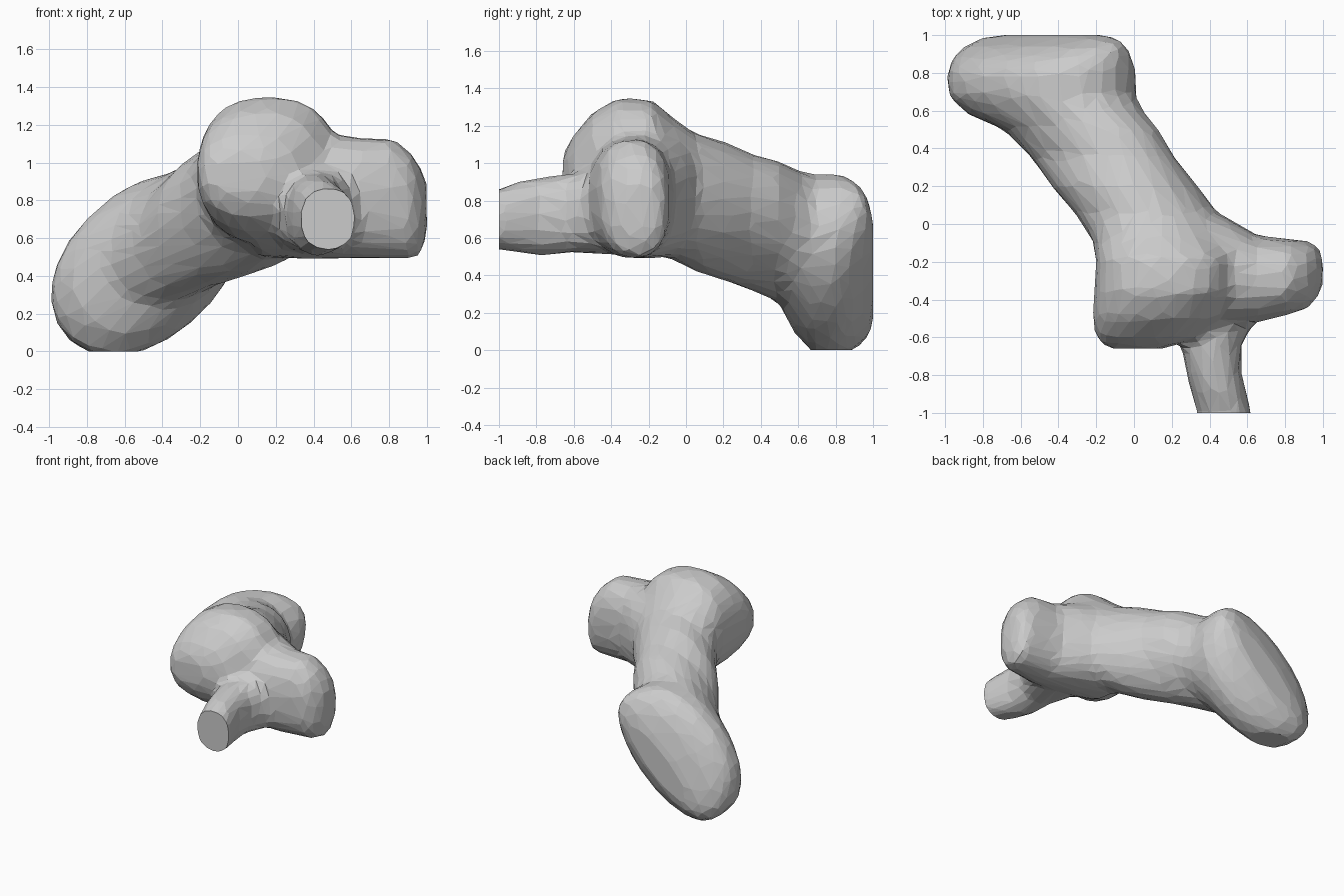
import bpy, bmesh, math
from mathutils import Vector

if "Cube" in bpy.data.objects:
    bpy.data.objects.remove(bpy.data.objects["Cube"])

SIDES = 32


def loft(bm, sections, axis):
    """Skin tilted ovals (pos, c1, c2, r1, r2, tilt) along the x or y axis."""
    rings = []
    for pos, c1, c2, r1, r2, tilt in sections:
        t, ring = math.radians(tilt), []
        n = 2.1 if tilt else 2.4          # upright ovals are a little squarer
        for i in range(SIDES):
            a = 2 * math.pi * i / SIDES
            r = (abs(math.cos(a - t) / r1) ** n + abs(math.sin(a - t) / r2) ** n) ** (-1 / n)
            p, q = c1 + r * math.cos(a), c2 + r * math.sin(a)
            ring.append(bm.verts.new((p, pos, q) if axis == 'y' else (pos, p, q)))
        rings.append(ring)
    faces = [bm.faces.new(rings[0]), bm.faces.new(rings[-1][::-1])]
    for lo, hi in zip(rings, rings[1:]):
        for i in range(SIDES):
            j = (i + 1) % SIDES
            faces.append(bm.faces.new((lo[j], lo[i], hi[i], hi[j])))
    bmesh.ops.recalc_face_normals(bm, faces=faces)


bm = bmesh.new()
# round head, shaft and tilted rear lobe
loft(bm, [
    (-0.66, 0.01, 0.93, 0.15, 0.11, 0),
    (-0.61, 0.05, 0.93, 0.25, 0.21, 0),
    (-0.50, 0.11, 0.95, 0.33, 0.32, 0),
    (-0.36, 0.16, 0.96, 0.37, 0.39, 0),
    (-0.18, 0.17, 0.95, 0.37, 0.39, 0),
    (-0.08, 0.15, 0.87, 0.37, 0.38, 10),
    (0.05, 0.07, 0.79, 0.38, 0.36, 25),
    (0.20, -0.05, 0.745, 0.40, 0.35, 35),
    (0.36, -0.17, 0.68, 0.42, 0.31, 40),
    (0.50, -0.28, 0.63, 0.46, 0.31, 38),
    (0.58, -0.41, 0.53, 0.54, 0.34, 40),
    (0.68, -0.49, 0.46, 0.56, 0.39, 42),
    (0.80, -0.49, 0.46, 0.57, 0.39, 42),
    (0.88, -0.485, 0.455, 0.57, 0.335, 43),
    (0.94, -0.47, 0.45, 0.55, 0.25, 43),
    (0.985, -0.45, 0.43, 0.49, 0.15, 43),
    (1.015, -0.43, 0.42, 0.28, 0.05, 43)], 'y')
# side lobe
loft(bm, [
    (0.10, -0.17, 0.84, 0.30, 0.34, 0),
    (0.30, -0.20, 0.84, 0.31, 0.35, 0),
    (0.50, -0.25, 0.82, 0.28, 0.33, 0),
    (0.65, -0.29, 0.81, 0.23, 0.32, 0),
    (0.82, -0.28, 0.81, 0.20, 0.32, 0),
    (0.92, -0.27, 0.77, 0.18, 0.28, 0),
    (0.97, -0.25, 0.74, 0.14, 0.23, 0),
    (1.00, -0.25, 0.76, 0.08, 0.14, 0)], 'x')
# front peg
loft(bm, [
    (-1.12, 0.48, 0.70, 0.145, 0.155, 0),
    (-1.00, 0.48, 0.70, 0.145, 0.16, 0),
    (-0.90, 0.45, 0.71, 0.145, 0.19, 0),
    (-0.78, 0.42, 0.715, 0.145, 0.21, 0),
    (-0.63, 0.41, 0.73, 0.16, 0.21, 0),
    (-0.52, 0.42, 0.74, 0.22, 0.22, 0),
    (-0.35, 0.42, 0.76, 0.28, 0.25, 0)], 'y')

mesh = bpy.data.meshes.new("joint_bone")
bm.to_mesh(mesh)
bm.free()
bone = bpy.data.objects.new("joint_bone", mesh)
bpy.context.collection.objects.link(bone)

# fuse the parts, soften the seams, reduce to facets
remesh = bone.modifiers.new("fuse", 'REMESH')
remesh.mode = 'VOXEL'
remesh.voxel_size = 0.03
soften = bone.modifiers.new("soften", 'SMOOTH')
soften.factor = 0.5
soften.iterations = 10
facet = bone.modifiers.new("facet", 'DECIMATE')
facet.ratio = 0.07
deps = bpy.context.evaluated_depsgraph_get()
final = bpy.data.meshes.new_from_object(bone.evaluated_get(deps))
bone.modifiers.clear()
bone.data = final

# flat cuts: peg end, base, back
bm = bmesh.new()
bm.from_mesh(final)
for co, no in (((0, -1, 0), (0, -1, 0)), ((0, 0, 0), (0, 0, -1)), ((0, 1, 0), (0, 1, 0))):
    cut = bmesh.ops.bisect_plane(bm, geom=bm.verts[:] + bm.edges[:] + bm.faces[:],
                                 plane_co=Vector(co), plane_no=Vector(no), clear_outer=True)
    edges = [e for e in cut["geom_cut"] if isinstance(e, bmesh.types.BMEdge)]
    if edges:
        bmesh.ops.holes_fill(bm, edges=edges, sides=0)
bmesh.ops.recalc_face_normals(bm, faces=bm.faces[:])
for f in bm.faces:
    f.smooth = False
# settle on the ground
low = min(v.co.z for v in bm.verts)
bmesh.ops.translate(bm, verts=bm.verts[:], vec=(0, 0, -low))
bm.to_mesh(final)
bm.free()
